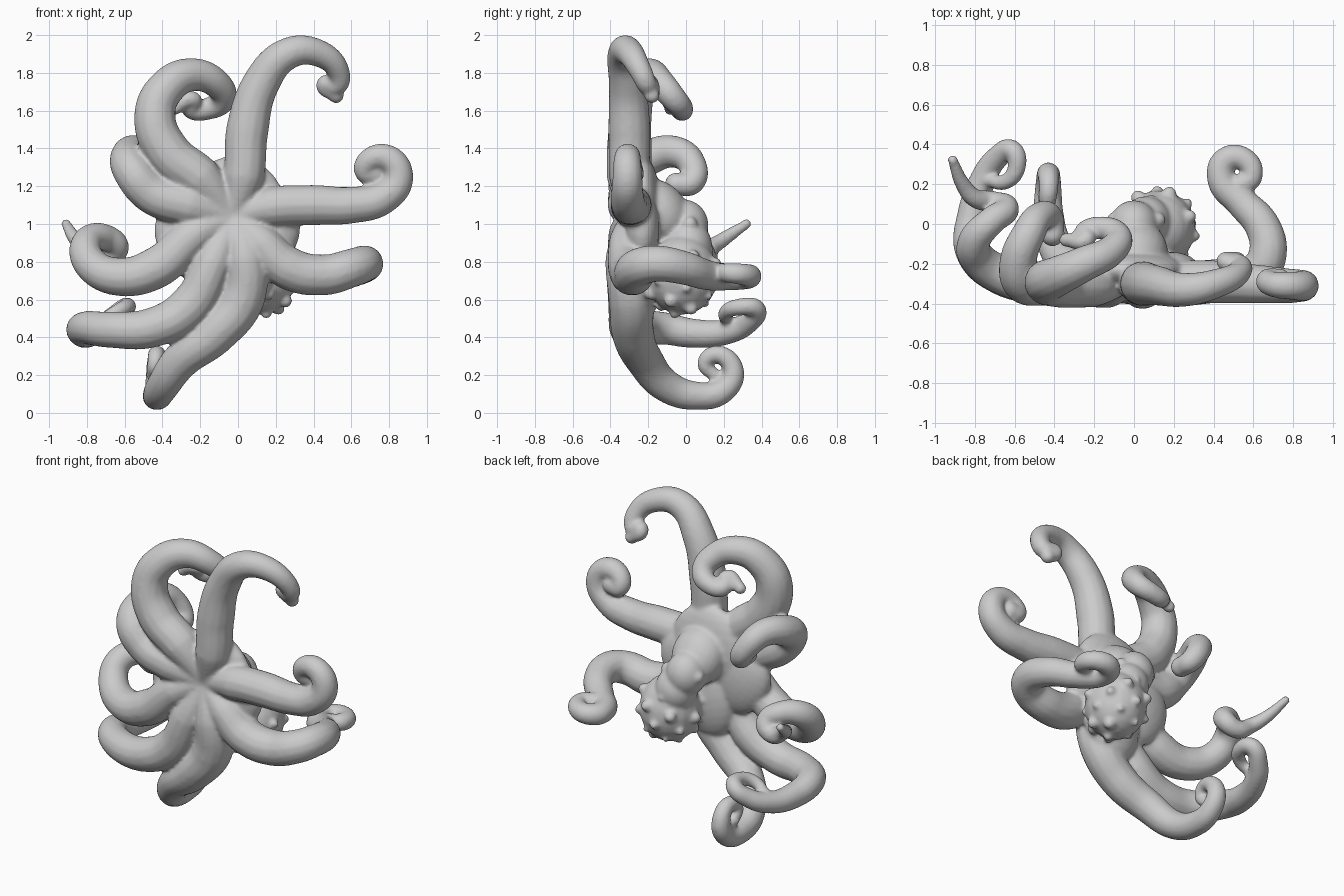
import bpy
import math
from mathutils import Vector

cube = bpy.data.objects.get("Cube")
if cube:
    bpy.data.objects.remove(cube, do_unlink=True)

clay = bpy.data.materials.new("clay_grey")
clay.use_nodes = True
clay.diffuse_color = (0.6, 0.6, 0.6, 1)
clay.node_tree.nodes["Principled BSDF"].inputs["Base Color"].default_value = clay.diffuse_color

MOUTH = Vector((-0.03, -0.29, 1.04))
parts = []


def arm_radius(t, thick, tip):
    """Swell out of the mouth, then taper towards the tip."""
    if t < 0.22:
        return 0.055 + (thick - 0.055) * math.sin(t / 0.22 * math.pi / 2)
    return thick + (tip - thick) * ((t - 0.22) / 0.78) ** 1.35


def arm(name, *path, thick=0.11, tip=0.04):
    """Tapered tube swept along a smooth path that starts at the mouth."""
    points = [MOUTH] + [Vector(p) for p in path]
    travelled = [0.0]
    for a, b in zip(points, points[1:]):
        travelled.append(travelled[-1] + (b - a).length)
    curve = bpy.data.curves.new(name, "CURVE")
    curve.dimensions = "3D"
    curve.bevel_depth = 1.0
    curve.bevel_resolution = 5
    curve.resolution_u = 8
    curve.use_fill_caps = True
    spline = curve.splines.new("BEZIER")
    spline.bezier_points.add(len(points) - 1)
    for knot, point, run in zip(spline.bezier_points, points, travelled):
        knot.co = point
        knot.handle_left_type = knot.handle_right_type = "AUTO"
        knot.radius = arm_radius(run / travelled[-1], thick, tip)
    obj = bpy.data.objects.new(name, curve)
    bpy.context.collection.objects.link(obj)
    parts.append(obj)
    # rounded tip
    blob(name + "_tip", points[-1], (tip * 1.05,) * 3)


def blob(name, centre, size, tilt=(0, 0, 0)):
    bpy.ops.mesh.primitive_uv_sphere_add(segments=24, ring_count=14, location=centre, rotation=tilt)
    obj = bpy.context.object
    obj.name = name
    obj.scale = size
    parts.append(obj)


# Eight curling arms
arm("top_arm", (.03, -.3, 1.25), (.05, -.3, 1.5), (.12, -.31, 1.74), (.26, -.33, 1.9),
    (.41, -.3, 1.91), (.53, -.24, 1.81), (.52, -.2, 1.73), (.46, -.19, 1.74), (.52, -.18, 1.68),
    thick=.118, tip=.04)
arm("upper_right_arm", (-.2, -.3, 1.24), (-.37, -.3, 1.38), (-.44, -.29, 1.58), (-.38, -.26, 1.72),
    (-.25, -.2, 1.79), (-.11, -.13, 1.74), (-.08, -.06, 1.66), (-.16, -.02, 1.61),
    (-.25, -.04, 1.61), (-.24, -.08, 1.66), (-.34, -.08, 1.61), thick=.125, tip=.035)
arm("right_arm", (-.25, -.3, 1.1), (-.45, -.3, 1.16), (-.56, -.29, 1.28), (-.58, -.18, 1.36),
    (-.53, -.05, 1.38), (-.48, .03, 1.32), (-.42, .03, 1.22), (-.41, -.05, 1.21), thick=.118, tip=.06)
arm("right_side_arm", (-.22, -.31, .95), (-.43, -.3, .77), (-.62, -.27, .72), (-.78, -.18, .79),
    (-.8, -.08, .9), (-.71, .02, .93), (-.64, .08, .87), (-.71, .11, .82), (-.8, .13, .87),
    (-.86, .2, .92), (-.91, .32, 1.0), thick=.115, tip=.026)
arm("lower_right_arm", (-.13, -.32, .8), (-.26, -.3, .56), (-.46, -.3, .45), (-.67, -.26, .44),
    (-.81, -.14, .45), (-.81, .05, .42), (-.76, .22, .43), (-.69, .33, .48), (-.61, .37, .55),
    (-.59, .28, .56), (-.65, .21, .53), (-.73, .22, .48), thick=.115, tip=.033)
arm("bottom_arm", (.04, -.32, .82), (.02, -.29, .6), (-.12, -.28, .42), (-.3, -.22, .28),
    (-.4, -.1, .14), (-.43, .06, .09), (-.43, .2, .12), (-.43, .25, .23), (-.43, .16, .31),
    (-.44, .1, .26), (-.45, .15, .2), thick=.122, tip=.035)
arm("lower_left_arm", (.12, -.31, .9), (.26, -.3, .77), (.45, -.28, .73), (.61, -.25, .77),
    (.67, -.16, .79), (.65, -.02, .77), (.54, .11, .73), (.44, .22, .72), (.46, .32, .72),
    (.56, .32, .73), (.59, .23, .74), (.54, .2, .74), thick=.115, tip=.05)
arm("left_arm", (.18, -.29, 1.09), (.4, -.29, 1.1), (.6, -.3, 1.1), (.77, -.31, 1.14),
    (.85, -.31, 1.25), (.79, -.31, 1.35), (.69, -.3, 1.33), (.68, -.28, 1.27), (.73, -.28, 1.27),
    thick=.113, tip=.055)

# Web that ties the arm roots together
blob("web", (-.02, -.23, 1.06), (.28, .1, .3))
blob("right_web", (-.24, -.24, .92), (.19, .09, .24), (0, math.radians(-30), 0))
blob("lower_web", (.0, -.22, .78), (.2, .11, .28), (0, math.radians(12), 0))
blob("left_web", (.19, -.23, .98), (.14, .09, .18))

# Neck sloping back to the head, eyes and hanging mantle
blob("neck", (.0, -.14, 1.06), (.17, .15, .19), (math.radians(35), 0, 0))
blob("head", (.0, -.01, .99), (.125, .13, .14))
blob("nape", (.06, .01, .88), (.13, .13, .14))
blob("mantle", (.125, -.02, .73), (.185, .19, .21))
for side in (-1, 1):
    blob("eye", (.01 + side * .11, .02, 1.0), (.04, .04, .04))

# Low warts scattered over the mantle in a golden-angle spiral
for i in range(32):
    height = 1 - 2 * (i + 0.5) / 32
    ring = math.sqrt(1 - height * height)
    turn = i * math.pi * (3 - math.sqrt(5))
    out = Vector((ring * math.cos(turn), ring * math.sin(turn), height))
    size = 0.022 + 0.007 * (i % 3)
    if height < 0.6:
        blob("wart", (.125 + out.x * .185, out.y * .19 - .02, .73 + out.z * .21), (size,) * 3)

# Fuse everything into one smooth skin
bpy.ops.object.select_all(action="DESELECT")
for obj in parts:
    obj.select_set(True)
bpy.context.view_layer.objects.active = parts[0]
bpy.ops.object.convert(target="MESH")
bpy.ops.object.join()
body = bpy.context.object
body.name = "octopus_body"
body.data.name = "octopus_body"

skin = body.modifiers.new("skin", "REMESH")
skin.mode = "VOXEL"
skin.voxel_size = 0.011
skin.use_smooth_shade = True
relax = body.modifiers.new("relax", "SMOOTH")
relax.factor = 0.5
relax.iterations = 10
bpy.ops.object.convert(target="MESH")

body.data.materials.clear()
body.data.materials.append(clay)
bpy.ops.object.shade_smooth()
